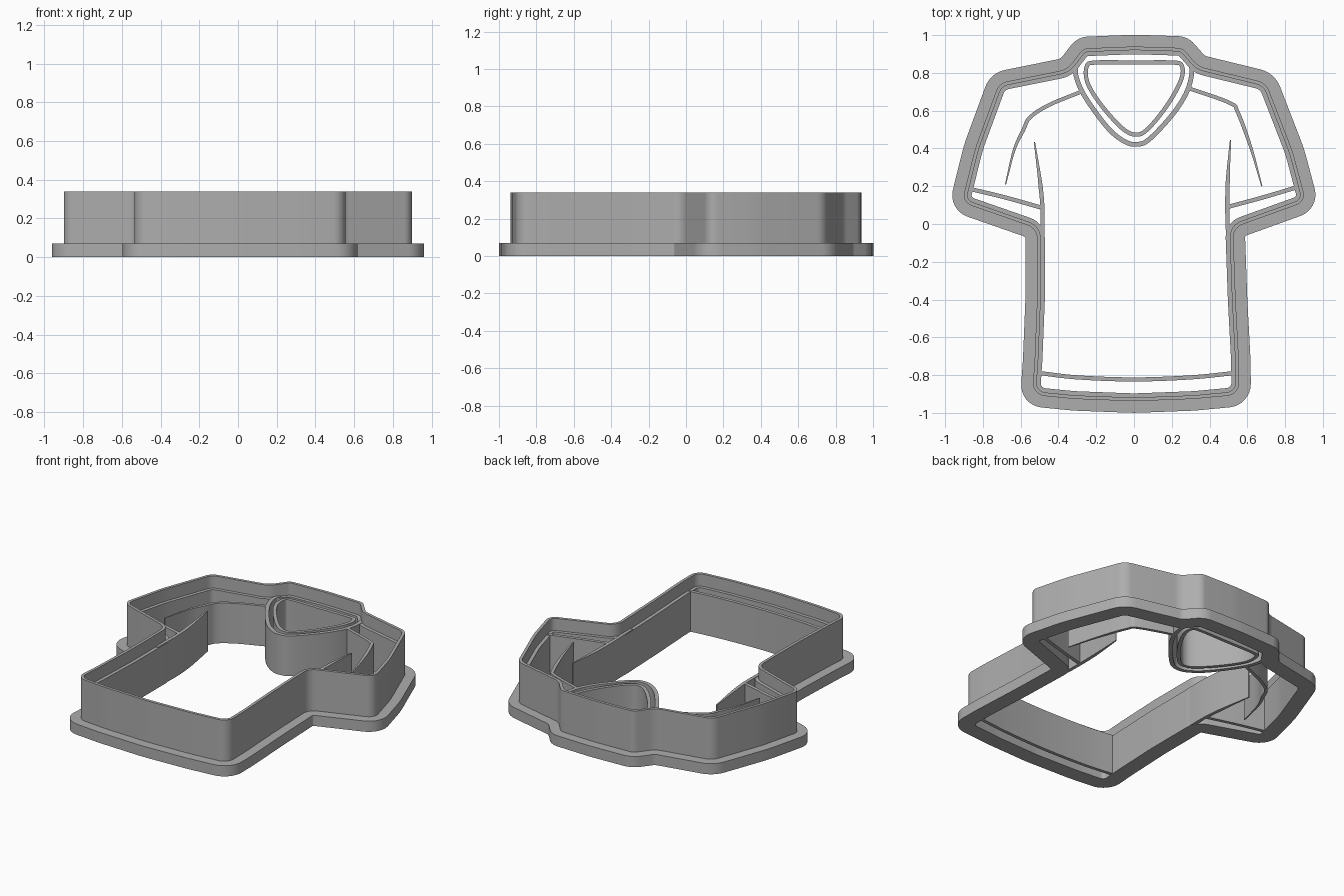
import bpy, bmesh, math
from mathutils import Vector

if "Cube" in bpy.data.objects:
    bpy.data.objects.remove(bpy.data.objects["Cube"])

grey = bpy.data.materials.new("grey_plastic")
grey.diffuse_color = (0.42, 0.42, 0.42, 1)
grey.use_nodes = True
grey.node_tree.nodes["Principled BSDF"].inputs["Base Color"].default_value = grey.diffuse_color


def finish(name, bm):
    bmesh.ops.recalc_face_normals(bm, faces=bm.faces)
    me = bpy.data.meshes.new(name)
    bm.to_mesh(me)
    bm.free()
    me.materials.append(grey)
    ob = bpy.data.objects.new(name, me)
    bpy.context.collection.objects.link(ob)
    return ob


def sweep(name, loops, closed):
    """Skin a list of cross-sections, each a ring of points."""
    bm = bmesh.new()
    rings = [[bm.verts.new(p) for p in ring] for ring in loops]
    n, m = len(rings), len(rings[0])
    for i in range(n if closed else n - 1):
        a, b = rings[i], rings[(i + 1) % n]
        for j in range(m):
            k = (j + 1) % m
            bm.faces.new((a[j], a[k], b[k], b[j]))
    if not closed:
        bm.faces.new(rings[0])
        bm.faces.new(rings[-1][::-1])
    return finish(name, bm)


# Shirt outline, clockwise: x, y, corner radius
OUTLINE = [
    (0, 1.002, 1), (0.285, 0.993, .12), (0.375, 0.89, .05), (0.745, 0.80, .15),
    (0.90, 0.40, 1), (0.985, 0.08, .12), (0.588, -0.063, .01), (0.60, -0.40, 1),
    (0.617, -0.72, 1), (0.62, -0.96, .13), (0.32, -0.988, 1), (0, -1.0, 1),
    (-0.32, -0.988, 1), (-0.605, -0.96, .13), (-0.588, -0.72, 1), (-0.575, -0.40, 1),
    (-0.575, -0.068, .01), (-0.985, 0.075, .12), (-0.90, 0.42, 1), (-0.76, 0.80, .14),
    (-0.388, 0.875, .05), (-0.30, 0.99, .12)]


def inset_outline(d, seg=9):
    """Inset the outline by d with mitred, then rounded, corners."""
    pts = [Vector(p[:2]) for p in OUTLINE]
    n = len(pts)
    off, turns = [], []
    for i in range(n):
        u = (pts[i] - pts[i - 1]).normalized()
        v = (pts[(i + 1) % n] - pts[i]).normalized()
        nu, nv = Vector((u.y, -u.x)), Vector((v.y, -v.x))
        off.append(pts[i] + (nu + nv) * (d / (1 + nu.dot(nv))))
        turns.append(math.atan2(u.x * v.y - u.y * v.x, u.dot(v)))
    out = []
    for i in range(n):
        a, b = off[i - 1] - off[i], off[(i + 1) % n] - off[i]
        r = OUTLINE[i][2] + (d if turns[i] > 0 else -d)
        half = abs(turns[i]) / 2
        t = min(max(r, 0.012) * math.tan(half), 0.48 * a.length, 0.48 * b.length)
        r = t / math.tan(half)
        start, end = off[i] + a.normalized() * t, off[i] + b.normalized() * t
        centre = off[i] + (a.normalized() + b.normalized()).normalized() * (r / math.cos(half))
        for k in range(seg):
            ang = turns[i] * k / (seg - 1)
            s = start - centre
            out.append(centre + Vector((s.x * math.cos(ang) - s.y * math.sin(ang),
                                        s.x * math.sin(ang) + s.y * math.cos(ang))))
    return out


# Cutter body: flange, thin blade and inner ledge in one profile (inset, height)
PROFILE = [(0, 0), (0, .07), (.062, .07), (.062, .34),
           (.081, .34), (.081, .26), (.103, .26), (.103, 0)]
lines = [[(p.x, p.y, z) for p in inset_outline(d)] for d, z in PROFILE]
sweep("outline_cutter", list(zip(*lines)), True)


def spline(ctrl, closed, steps=8):
    p = [Vector(c) for c in ctrl]
    n = len(p)
    out = []
    for i in range(n if closed else n - 1):
        if closed:
            a, b, c, e = (p[(i + k) % n] for k in (-1, 0, 1, 2))
        else:
            b, c = p[i], p[i + 1]
            a = p[i - 1] if i else b * 2 - c
            e = p[i + 2] if i + 2 < n else c * 2 - b
        for k in range(steps):
            t = k / steps
            out.append((b * 2 + (c - a) * t + (a * 2 - b * 5 + c * 4 - e) * t * t
                        + (b * 3 - a - c * 3 + e) * t ** 3) / 2)
    return out if closed else out + [p[-1]]


def strip(name, ctrl, closed=False, width=0.022, taper=False):
    """Upright stamping wall along a path; taper narrows its last end."""
    pts = spline(ctrl, closed)
    n = len(pts)
    loops = []
    for i, p in enumerate(pts):
        nxt = pts[(i + 1) % n] if closed or i < n - 1 else p
        prv = pts[i - 1] if closed or i else p
        t = (nxt - prv).normalized()
        w = width / 2 * (min(1, 0.3 + 2 * (n - 1 - i) / n) if taper else 1)
        s = Vector((-t.y, t.x)) * w
        a, b = p + s, p - s
        loops.append([(a.x, a.y, .001), (b.x, b.y, .001), (b.x, b.y, .264), (a.x, a.y, .264)])
    sweep(name, loops, closed)


# Collar
strip("collar_outer", [(-.30, .86), (-.308, .79), (-.26, .675), (-.14, .51), (-.05, .437),
                       (.015, .422), (.08, .448), (.20, .575), (.275, .69), (.305, .79),
                       (.30, .86)], width=.025)
strip("collar_inner", [(-.20, .855), (0, .855), (.20, .855), (.252, .84), (.25, .765),
                       (.18, .635), (.08, .51), (.015, .473), (-.06, .505), (-.17, .625),
                       (-.245, .745), (-.25, .835)], True)

# Sleeve seams
strip("left_sleeve_seam", [(-.28, .70), (-.45, .63), (-.55, .565), (-.585, .50),
                           (-.635, .39), (-.68, .21)], width=.02, taper=True)
strip("right_sleeve_seam", [(.28, .722), (.505, .642), (.55, .59), (.62, .40),
                            (.677, .20)], width=.02, taper=True)

# Cuffs
strip("left_cuff", [(-.865, .185), (-.68, .14), (-.495, .088)])
strip("right_cuff", [(.865, .195), (.68, .14), (.495, .09)])

# Side seams, running up from the body walls
strip("left_side_seam", [(-.488, -.15), (-.484, .06), (-.497, .22), (-.527, .435)], taper=True)
strip("right_side_seam", [(.502, -.15), (.494, .06), (.497, .24), (.511, .445)], taper=True)

# Hem
strip("hem", [(-.51, -.788), (-.30, -.812), (0, -.823), (.30, -.812), (.525, -.79)])

# Smooth the curved walls, keep the rims crisp
for ob in bpy.data.objects:
    ob.select_set(True)
    bpy.context.view_layer.objects.active = ob
bpy.ops.object.shade_smooth_by_angle(angle=math.radians(30))
